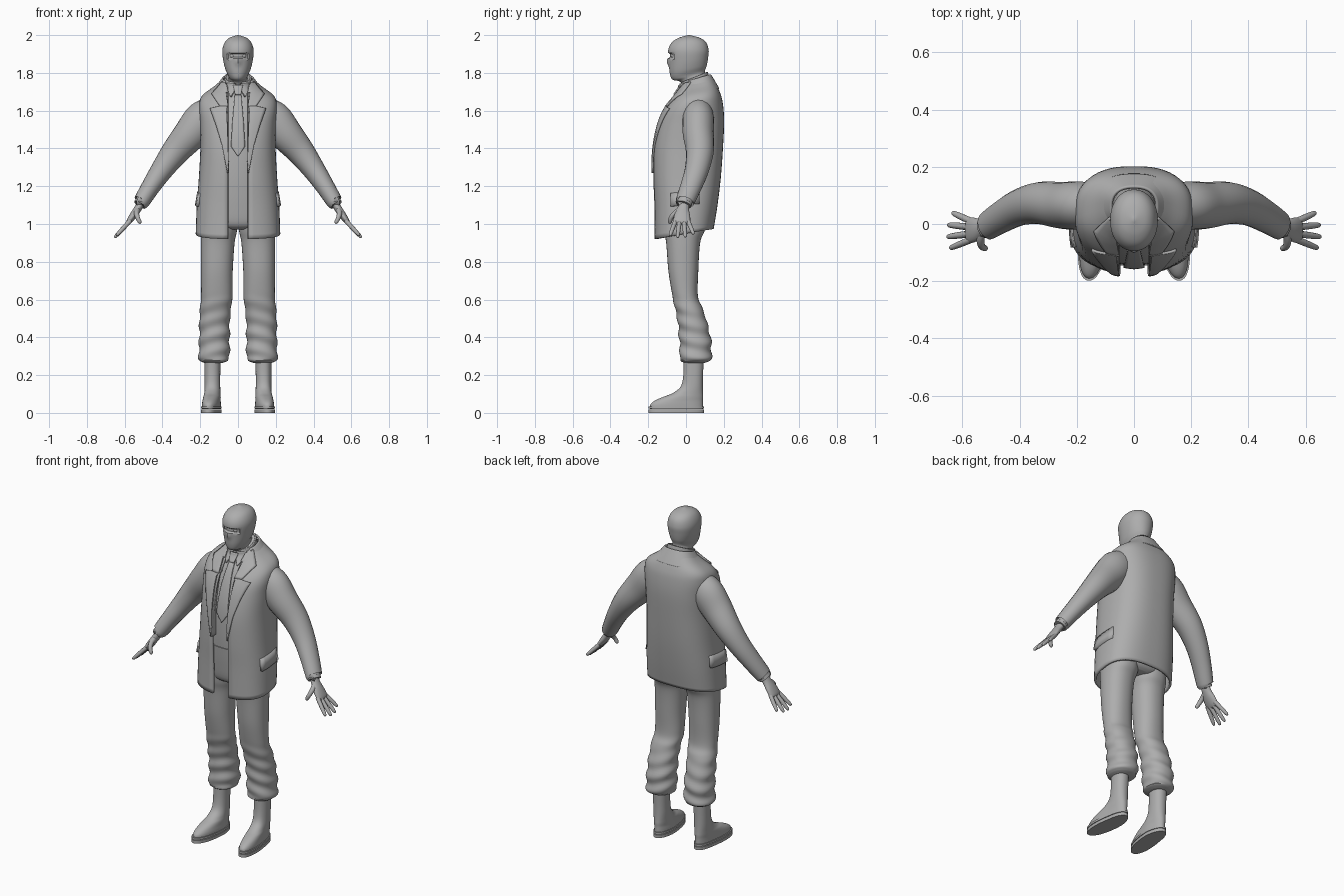
import bpy, bmesh
from math import sin, cos, pi, asin, exp, copysign
from mathutils import Vector
from mathutils.bvhtree import BVHTree

cube = bpy.data.objects.get("Cube")
if cube:
    bpy.data.objects.remove(cube)

grey = bpy.data.materials.new("plain_grey")
grey.use_nodes = True
tone = (0.42, 0.42, 0.42, 1)
grey.diffuse_color = tone
grey.node_tree.nodes["Principled BSDF"].inputs["Base Color"].default_value = tone


def spline(rows, steps):
    """Smooth rows of numbers with a Catmull-Rom curve."""
    out = []
    for i in range(len(rows) - 1):
        a, b, c, d = rows[max(i - 1, 0)], rows[i], rows[i + 1], rows[min(i + 2, len(rows) - 1)]
        for k in range(steps):
            t = k / steps
            out.append([q + t * (r - p + t * (2 * p - 5 * q + 4 * r - s + t * (3 * (q - r) + s - p))) / 2
                        for p, q, r, s in zip(a, b, c, d)])
    return out + [list(rows[-1])]


def skin(name, rings, closed=True, mirror=False, thickness=0, warp=None):
    """Join rings of points into a surface object."""
    bm = bmesh.new()
    grid = [[bm.verts.new(warp(Vector(p)) if warp else p) for p in ring] for ring in rings]
    count = len(grid[0])
    for low, high in zip(grid, grid[1:]):
        for k in range(count if closed else count - 1):
            n = (k + 1) % count
            bm.faces.new((low[k], low[n], high[n], high[k]))
    if closed:
        bm.faces.new(grid[0])
        bm.faces.new(grid[-1])
    bmesh.ops.recalc_face_normals(bm, faces=bm.faces)
    mesh = bpy.data.meshes.new(name)
    bm.to_mesh(mesh)
    bm.free()
    return finish(name, mesh, mirror, thickness)


def finish(name, mesh, mirror=False, thickness=0):
    obj = bpy.data.objects.new(name, mesh)
    bpy.context.collection.objects.link(obj)
    mesh.materials.append(grey)
    bpy.ops.object.select_all(action="DESELECT")
    obj.select_set(True)
    bpy.context.view_layer.objects.active = obj
    bpy.ops.object.shade_smooth_by_angle(angle=0.8)
    if thickness:
        solid = obj.modifiers.new("Thickness", "SOLIDIFY")
        solid.thickness, solid.offset = thickness, 0
    if mirror:
        obj.modifiers.new("Mirror", "MIRROR").use_mirror_merge = False
    return obj


def level_ring(row, power, count=48, gap=0):
    """Rounded outline: front z, back z, front y, back y, inner x, outer x."""
    zf, zb, yf, yb, xi, xo = row
    half = (xo - xi) / 2
    cut = asin((gap / half) ** (power / 2)) if gap else 0
    ring = []
    for k in range(count):
        a = -pi / 2 + cut + (2 * pi - 2 * cut) * k / (count - 1 if gap else count)
        u = copysign(abs(cos(a)) ** (2 / power), cos(a))
        v = copysign(abs(sin(a)) ** (2 / power), sin(a))
        ring.append(((xi + xo) / 2 + half * u, (yf + yb) / 2 + (yb - yf) / 2 * v, zf + (zb - zf) * (v + 1) / 2))
    return ring


def body(name, rows, power=2.3, steps=5, gap=0, **options):
    full = [(zf, zb, yf, yb, -w, w) for zf, zb, yf, yb, w in rows]
    rings = [level_ring(r, power, gap=gap) for r in spline(full, steps)]
    return skin(name, rings, closed=not gap, **options)


def limb(name, rows, power=2.2, steps=6, **options):
    full = [(z, z, yf, yb, xi, xo) for z, yf, yb, xi, xo in rows]
    return skin(name, [level_ring(r, power) for r in spline(full, steps)], mirror=True, **options)


def tube(name, rows, steps=5, count=20):
    """Rows hold x, y, z, thickness and breadth along y."""
    rows = spline(rows, steps)
    rings = []
    for i, (x, y, z, thick, broad) in enumerate(rows):
        along = (Vector(rows[min(i + 1, len(rows) - 1)][:3]) - Vector(rows[max(i - 1, 0)][:3])).normalized()
        side = (Vector((0, 1, 0)) - along * along.y).normalized()
        up = along.cross(side)
        rings.append([Vector((x, y, z)) + side * broad * cos(2 * pi * k / count) + up * thick * sin(2 * pi * k / count)
                      for k in range(count)])
    return skin(name, rings, mirror=True)


def plate(name, base, rows, lift=0.006, mirror=True, steps=6, across=6):
    """Thin cloth piece (z, inner x, outer x) laid over the front of another part."""
    tree = BVHTree.FromObject(base, bpy.context.evaluated_depsgraph_get())
    rings = []
    for (z, a, b), (z2, a2, b2) in zip(rows, rows[1:]):
        for k in range(steps + 1):
            t, line = k / steps, []
            for j in range(across + 1):
                p = Vector((a + (a2 - a) * t, 0, z + (z2 - z) * t))
                p.x += (b + (b2 - b) * t - p.x) * j / across
                hit = tree.ray_cast(p - Vector((0, 1, 0)), Vector((0, 1, 0)))[0]
                hit = hit or tree.find_nearest(p)[0]
                line.append((p.x, hit.y - lift, p.z))
            if not rings or k:
                rings.append(line)
    return skin(name, rings, closed=False, mirror=mirror, thickness=0.009)


# Masked head with recessed eyes and a nose under the cloth
def face(p):
    if p.y < 0:
        p.y -= 0.012 * exp(-(p.x / 0.014) ** 2 - ((p.z - 1.86) / 0.022) ** 2)
        if abs(p.x) < 0.058 and 1.876 < p.z < 1.906:
            p.y += 0.011
    return p


body("masked_head", [(1.70, 1.75, 0, .10, .055), (1.752, 1.79, -.03, .10, .05), (1.765, 1.81, -.072, .10, .052),
                     (1.80, 1.84, -.086, .11, .067), (1.86, 1.88, -.09, .117, .079), (1.92, 1.92, -.094, .12, .083),
                     (1.96, 1.96, -.076, .107, .071), (1.985, 1.985, -.04, .075, .047), (2, 2, .01, .02, .004)],
     power=2.1, steps=8, warp=face)
ball = bmesh.new()
bmesh.ops.create_uvsphere(ball, u_segments=16, v_segments=10, radius=0.013)
bmesh.ops.translate(ball, verts=ball.verts, vec=(.03, -.066, 1.89))
eyes = bpy.data.meshes.new("eyes")
ball.to_mesh(eyes)
ball.free()
finish("eyes", eyes, mirror=True)

# Shirt, shirt collar and tie
shirt = body("shirt", [(1.08, 1.08, -.135, .13, .17), (1.25, 1.25, -.145, .15, .165), (1.42, 1.42, -.14, .16, .155),
                       (1.54, 1.55, -.115, .16, .15), (1.64, 1.66, -.075, .15, .13), (1.70, 1.73, -.035, .13, .08),
                       (1.725, 1.77, -.02, .115, .066), (1.75, 1.80, -.018, .108, .064)])
body("shirt_collar", [(1.69, 1.75, -.035, .122, .078), (1.72, 1.775, -.026, .118, .072), (1.75, 1.805, -.02, .112, .067)],
     gap=.02, thickness=.008)
plate("collar_points", shirt, [(1.675, .034, .04), (1.71, .016, .058), (1.745, .012, .06)], lift=.012)
plate("tie_blade", shirt, [(1.36, -.002, .002), (1.41, -.037, .037), (1.55, -.029, .029), (1.69, -.016, .016)],
      lift=.01, mirror=False)
plate("tie_knot", shirt, [(1.685, -.016, .016), (1.735, -.025, .025)], lift=.018, mirror=False)

# Open jacket with lapels, collar and pocket flaps
jacket = body("jacket", [(.92, .975, -.16, .14, .217), (1.1, 1.1, -.162, .16, .211), (1.25, 1.25, -.168, .178, .2),
                         (1.4, 1.42, -.165, .19, .192), (1.52, 1.55, -.142, .195, .195), (1.6, 1.64, -.11, .188, .2),
                         (1.655, 1.69, -.07, .175, .185), (1.70, 1.735, -.035, .155, .125), (1.735, 1.775, -.01, .132, .08)],
              power=2.6, gap=.052, thickness=.014)
plate("lapels", jacket, [(1.27, .05, .056), (1.42, .05, .085), (1.52, .048, .115), (1.612, .047, .148), (1.622, .047, .10)])
plate("collar_front", jacket, [(1.622, .047, .095), (1.688, .05, .14), (1.715, .055, .115), (1.75, .062, .085)])
body("collar_back", [(1.68, 1.715, -.045, .172, .14), (1.71, 1.745, -.025, .155, .112), (1.75, 1.79, -.005, .128, .078)],
     power=2.4, gap=.065, thickness=.01)
flap = [[(.204 + .012 * (1.17 - z) / .07 - 1.2 * (y + .01) ** 2, y, z + .1 * y)
         for y in (-.08, -.05, -.02, .01, .04, .07)] for z in (1.1, 1.135, 1.17)]
skin("pocket_flaps", flap, closed=False, mirror=True, thickness=.024)

# Trousers with gathered lower legs
body("trouser_hips", [(.97, .97, -.09, .08, .1), (1.0, 1.0, -.125, .11, .17), (1.1, 1.1, -.14, .135, .18),
                      (1.2, 1.2, -.148, .14, .17)])


def gather(p):
    if .28 < p.z < .64:
        amount = min(1, (.64 - p.z) * 5) * .035
        wave = sin(p.z * 75 + p.x * 20 + p.y * 14) * amount
        p.x += (p.x - .125) * wave * 1.6
        p.y += (p.y - .045) * wave * 1.6
    return p


limb("trouser_legs", [(1.08, -.13, .12, .002, .185), (.97, -.118, .1, .005, .195), (.9, -.105, .075, .018, .197),
                      (.75, -.093, .065, .028, .196), (.62, -.072, .063, .03, .195), (.56, -.06, .085, .036, .2),
                      (.5, -.046, .105, .043, .204), (.4, -.036, .13, .045, .205), (.32, -.032, .135, .045, .208),
                      (.28, -.033, .13, .05, .205), (.265, -.01, .1, .08, .18)], steps=8, warp=gather)


# Boots, toes turned slightly outward
def turn_out(p):
    p.x += max(0, -p.y) * .11
    return p


limb("boots", [(.02, -.19, .09, .088, .182), (.045, -.188, .09, .088, .182), (.065, -.165, .09, .09, .181),
               (.085, -.12, .091, .091, .18), (.105, -.07, .09, .093, .178), (.14, -.028, .089, .094, .177),
               (.2, -.014, .09, .094, .177), (.3, -.013, .095, .092, .178)], warp=turn_out)
for label, low, high in (("lower", 0, .018), ("upper", .022, .034)):
    limb(label + "_soles", [(low, -.198, .096, .084, .187), (high, -.198, .096, .084, .187)], steps=1, warp=turn_out)

# Sleeves and shirt cuffs
tube("sleeves", [(.14, .065, 1.595, .085, .075), (.19, .065, 1.55, .098, .084), (.25, .065, 1.478, .09, .082),
                 (.33, .073, 1.385, .074, .074), (.40, .058, 1.29, .06, .064), (.46, .027, 1.2, .05, .057),
                 (.505, -.002, 1.128, .044, .051), (.512, -.006, 1.118, .04, .047), (.511, -.005, 1.12, .02, .03)])
tube("shirt_cuffs", [(.49, .005, 1.15, .034, .04), (.52, -.012, 1.102, .034, .04)], steps=2)

# Hands: palm, thumb and four fingers
tube("palms", [(.505, -.005, 1.125, .02, .028), (.528, -.014, 1.085, .02, .03), (.555, -.02, 1.045, .019, .042),
               (.578, -.022, 1.012, .014, .044), (.586, -.022, 1.0, .005, .035)])
fingers = (("index", -.055, -.085, .95), ("middle", -.034, -.045, 1.08), ("ring", -.011, -.003, 1.05), ("little", .01, .04, .85))
for label, root, tip, reach in fingers:
    rows = [(.57 + .078 * reach * t, root + (tip - root) * t, 1.018 - .084 * reach * t, r, r)
            for t, r in ((0, .012), (.5, .0115), (.9, .009), (1, .003))]
    tube(label + "_fingers", rows, steps=3, count=12)
tube("thumbs", [(.53, -.025, 1.08, .014, .016), (.537, -.055, 1.06, .014, .014), (.532, -.078, 1.035, .012, .012),
                (.52, -.085, 1.01, .01, .01), (.516, -.086, 1.002, .003, .003)], steps=4, count=12)
